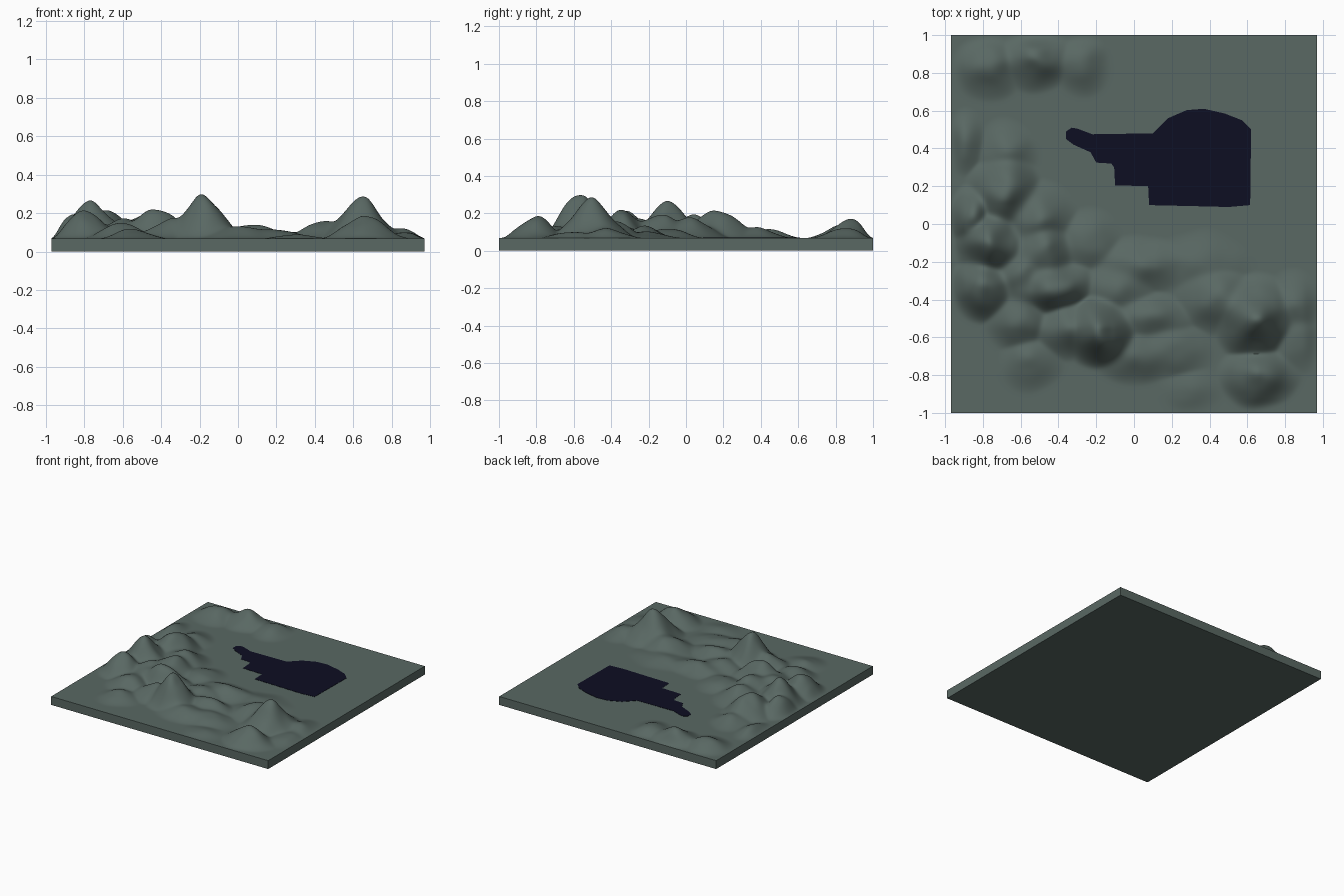
import bpy, bmesh, math
from mathutils import Vector, noise

if "Cube" in bpy.data.objects:
    bpy.data.objects.remove(bpy.data.objects["Cube"])

BASE = 0.068          # height of the flat plain
HX, HY = 0.97, 1.0    # half sizes of the slab

# hills: x, y, height above plain, radius x, radius y
HILLS = [
    # tall peaks
    (0.64, -0.49, .205, .24, .25), (-0.17, -0.57, .22, .22, .22),
    (-0.75, -0.10, .19, .22, .22), (-0.80, -0.34, .145, .19, .21),
    (-0.42, -0.33, .148, .26, .18), (-0.69, 0.16, .145, .22, .25),
    (-0.86, 0.04, .13, .13, .18), (0.66, -0.80, .12, .24, .19),
    # back left ridge
    (-0.52, 0.86, .10, .24, .18), (-0.77, 0.83, .075, .20, .20),
    (-0.28, 0.84, .055, .17, .18),
    # left slopes
    (-0.90, 0.43, .05, .12, .20), (-0.68, 0.38, .055, .18, .20),
    (-0.50, 0.02, .10, .24, .24), (-0.48, -0.15, .12, .22, .20),
    (-0.62, -0.50, .085, .20, .20), (-0.55, -0.72, .05, .19, .18),
    (-0.60, -0.28, .10, .20, .25), (-0.35, -0.55, .10, .24, .18),
    (-0.25, -0.10, .05, .22, .20),
    # low rolling hills in the middle and front
    (0.05, -0.22, .06, .34, .17), (-0.08, -0.35, .065, .24, .20),
    (0.08, -0.50, .07, .28, .16), (0.00, -0.68, .065, .28, .18),
    (0.20, -0.66, .045, .24, .18), (0.30, -0.88, .02, .18, .16),
    (0.44, -0.40, .09, .24, .20), (0.36, -0.22, .035, .28, .20),
    (0.84, -0.42, .05, .18, .20), (0.86, -0.62, .035, .14, .20),
]


def material(name, colour):
    m = bpy.data.materials.new(name)
    m.diffuse_color = (*colour, 1)
    m.use_nodes = True
    m.node_tree.nodes["Principled BSDF"].inputs["Base Color"].default_value = m.diffuse_color
    return m


def add_object(name, bm, mat):
    me = bpy.data.meshes.new(name)
    bm.to_mesh(me)
    bm.free()
    me.materials.append(mat)
    ob = bpy.data.objects.new(name, me)
    bpy.context.collection.objects.link(ob)
    return ob


def height(x, y):
    """Soft blend of all hills, slightly roughened and faded at the border."""
    n = noise.noise_vector(Vector((x * 5, y * 5, 0.7))) * 0.025
    px, py = x + n.x, y + n.y
    total = 0.0
    for hx, hy, h, rx, ry in HILLS:
        t2 = ((px - hx) / rx) ** 2 + ((py - hy) / ry) ** 2
        if t2 < 1:
            t = math.sqrt(t2)
            total += (h * (1 - t2 * (3 - 2 * t))) ** 3
    edge = min(HX - abs(x), HY - abs(y)) / 0.08
    fade = max(0.0, min(1.0, edge))
    rough = 1 + 0.18 * noise.noise(Vector((x * 9, y * 9, 2.3)))
    return BASE + total ** (1 / 3) * rough * fade * (2 - fade)


stone = material("grey_green_stone", (.100, .138, .125))
navy = material("dark_navy_water", (.004, .0044, .016))

# terrain: displaced grid with side walls and a flat underside
bm = bmesh.new()
bmesh.ops.create_grid(bm, x_segments=180, y_segments=186, size=1)
for v in bm.verts:
    x, y = v.co.x * HX, v.co.y * HY
    v.co = (x, y, height(x, y))
rim = [e for e in bm.edges if e.is_boundary]
walls = bmesh.ops.extrude_edge_only(bm, edges=rim)["geom"]
for v in walls:
    if isinstance(v, bmesh.types.BMVert):
        v.co.z = 0
bottom = [e for e in walls if isinstance(e, bmesh.types.BMEdge) and e.is_boundary]
bmesh.ops.contextual_create(bm, geom=bottom)
bmesh.ops.recalc_face_normals(bm, faces=bm.faces)
terrain = add_object("terrain", bm, stone)
bpy.context.view_layer.objects.active = terrain
terrain.select_set(True)
bpy.ops.object.shade_smooth_by_angle(angle=math.radians(40))

# lake: thin flat plate following the shoreline
SHORE = [(-.36, .49), (-.33, .51), (-.30, .505), (-.22, .475), (.10, .48),
         (.18, .56), (.28, .603), (.37, .61), (.48, .585), (.57, .55),
         (.62, .50), (.615, .10), (.50, .09), (.30, .095), (.08, .10),
         (.075, .20), (-.10, .205), (-.105, .30), (-.12, .32), (-.20, .325),
         (-.23, .38), (-.32, .42), (-.36, .45)]
bm = bmesh.new()
face = bm.faces.new([bm.verts.new((x, y, BASE - .002)) for x, y in SHORE])
top = bmesh.ops.extrude_face_region(bm, geom=[face])["geom"]
for v in top:
    if isinstance(v, bmesh.types.BMVert):
        v.co.z = BASE + .002
bmesh.ops.recalc_face_normals(bm, faces=bm.faces)
add_object("lake", bm, navy)
